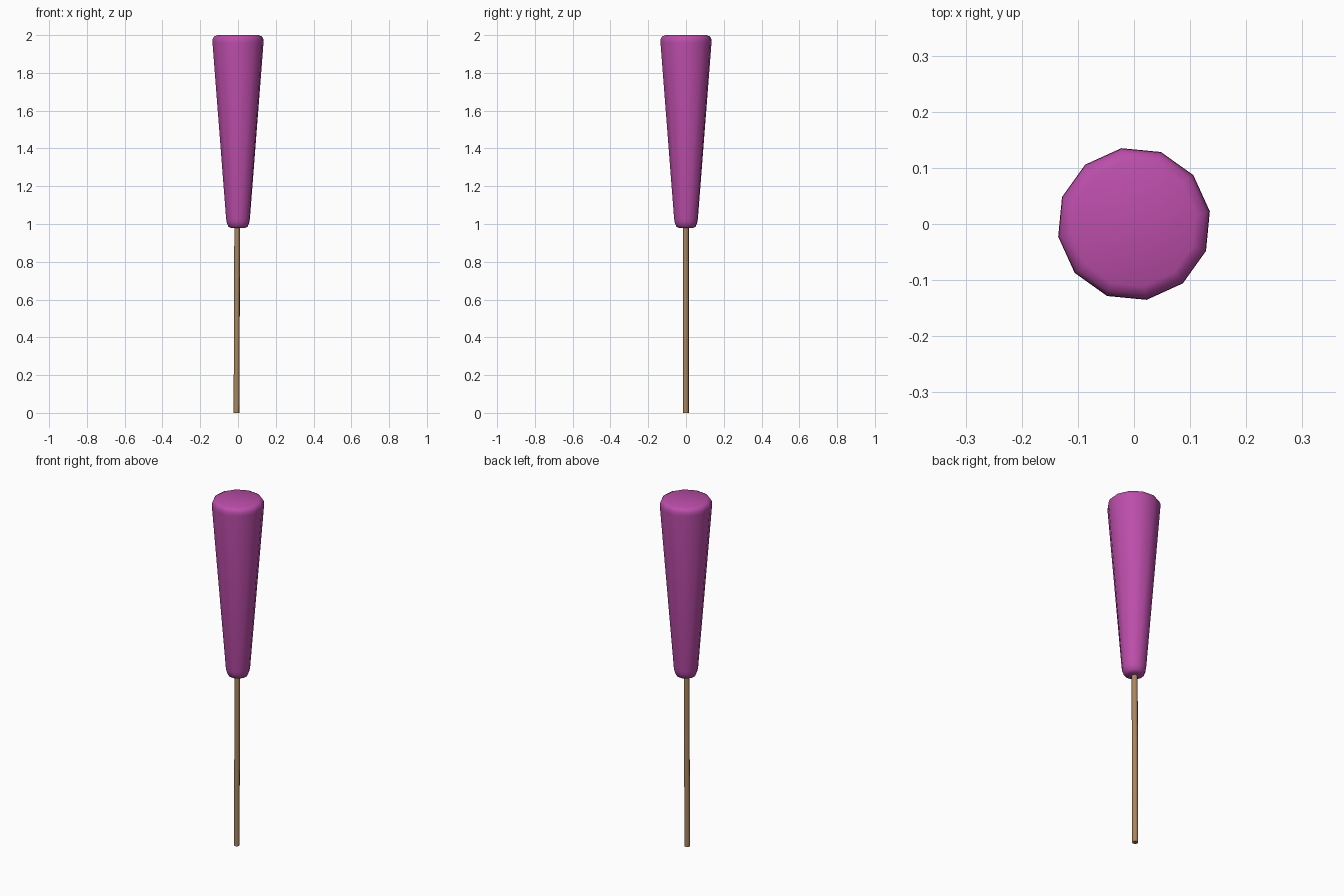
import bpy, bmesh, math
from mathutils import Vector

if "Cube" in bpy.data.objects:
    bpy.data.objects.remove(bpy.data.objects["Cube"])


def material(name, rgb):
    m = bpy.data.materials.new(name)
    m.diffuse_color = (*rgb, 1)
    m.use_nodes = True
    m.node_tree.nodes["Principled BSDF"].inputs["Base Color"].default_value = m.diffuse_color
    return m


def lathe(name, rings, sides, phase, mat, angle):
    """Closed solid from (radius, z, x offset) rings, capped at both ends."""
    bm = bmesh.new()
    loops = []
    for r, z, x in rings:
        loops.append([bm.verts.new((x + r * math.cos(phase + math.tau * i / sides),
                                    r * math.sin(phase + math.tau * i / sides), z))
                      for i in range(sides)])
    for a, b in zip(loops, loops[1:]):
        for i in range(sides):
            j = (i + 1) % sides
            bm.faces.new((a[i], a[j], b[j], b[i]))
    bm.faces.new(loops[0][::-1])
    bm.faces.new(loops[-1])
    me = bpy.data.meshes.new(name)
    bm.to_mesh(me)
    bm.free()
    me.materials.append(mat)
    ob = bpy.data.objects.new(name, me)
    bpy.context.collection.objects.link(ob)
    bpy.ops.object.select_all(action='DESELECT')
    ob.select_set(True)
    bpy.context.view_layer.objects.active = ob
    bpy.ops.object.shade_smooth_by_angle(angle=math.radians(angle))
    return ob


purple = material("purple", (0.50, 0.075, 0.40))
wood = material("wood brown", (0.40, 0.24, 0.115))

# Tapered head with rounded rims
head = [(0.036, 0.978, 0), (0.052, 0.986, 0), (0.061, 1.01, 0), (0.064, 1.03, 0),
        (0.137, 1.96, 0), (0.136, 1.978, 0), (0.129, 1.992, 0), (0.112, 2.0, 0)]
lathe("padded_head", head, 12, math.radians(9.5), purple, 60)

# Thin, very slightly leaning handle
lathe("handle", [(0.0155, 0, -0.008), (0.0155, 1.03, -0.004)], 8,
      math.radians(9.5), wood, 60)
